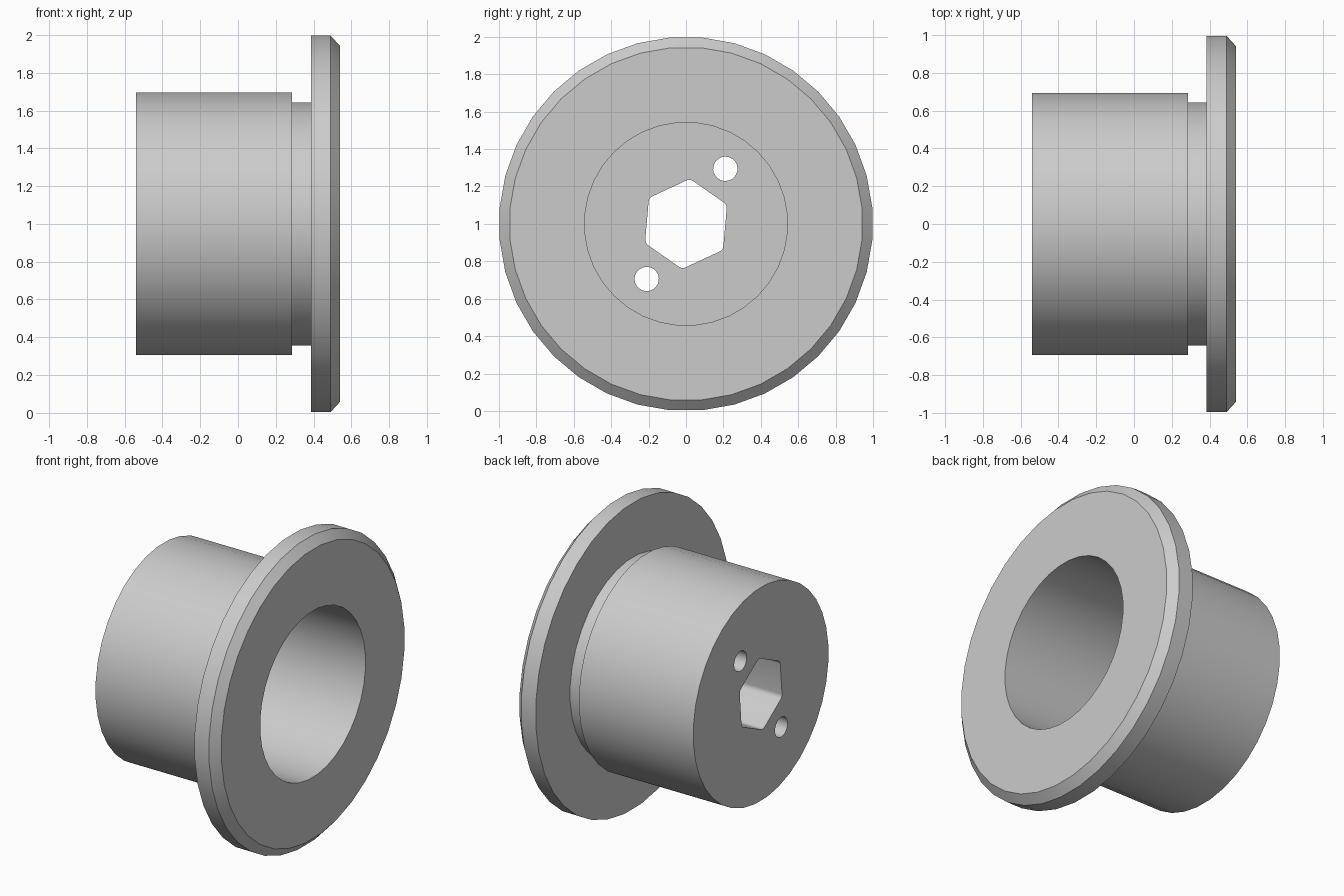
import bpy, bmesh
from math import cos, sin, radians

if "Cube" in bpy.data.objects:
    bpy.data.objects.remove(bpy.data.objects["Cube"], do_unlink=True)

SIDES = 36
TURN = 5          # rotation of the facets about the axis, degrees
AXIS_Z = 1.0

grey = bpy.data.materials.new("plain_grey")
grey.use_nodes = True
grey.diffuse_color = (0.6, 0.6, 0.6, 1)
grey.node_tree.nodes["Principled BSDF"].inputs["Base Color"].default_value = (0.6, 0.6, 0.6, 1)


def circle(radius, count=SIDES, centre=(0, 0), turn=TURN):
    """Points (y, z) of a circle around the x axis."""
    angles = [radians(turn + 360 * i / count) for i in range(count)]
    return [(centre[0] + radius * cos(a), centre[1] + radius * sin(a)) for a in angles]


def loft(name, sections):
    """Closed solid through (x, outline) sections along the x axis."""
    bm = bmesh.new()
    rings = [[bm.verts.new((x, y, AXIS_Z + z)) for y, z in pts] for x, pts in sections]
    for a, b in zip(rings, rings[1:]):
        n = len(a)
        for i in range(n):
            j = (i + 1) % n
            bm.faces.new((a[i], a[j], b[j], b[i]))
    bm.faces.new(rings[0])
    bm.faces.new(rings[-1])
    bmesh.ops.recalc_face_normals(bm, faces=bm.faces[:])
    mesh = bpy.data.meshes.new(name)
    bm.to_mesh(mesh)
    bm.free()
    mesh.materials.append(grey)
    obj = bpy.data.objects.new(name, mesh)
    bpy.context.collection.objects.link(obj)
    return obj


def cut(target, cutter):
    mod = target.modifiers.new(cutter.name, 'BOOLEAN')
    mod.operation = 'DIFFERENCE'
    mod.solver = 'EXACT'
    mod.object = cutter
    bpy.ops.object.modifier_apply(modifier=mod.name)
    bpy.data.objects.remove(cutter, do_unlink=True)


# Flanged body: barrel, neck, flange, chamfer, then the blind bore
profile = [(-0.54, 0.697), (0.285, 0.697), (0.285, 0.645), (0.385, 0.645),
           (0.385, 1.0), (0.49, 1.0), (0.54, 0.945), (0.54, 0.543), (-0.21, 0.543)]
body = loft("flanged_bushing", [(x, circle(r)) for x, r in profile])

bpy.ops.object.select_all(action='DESELECT')
body.select_set(True)
bpy.context.view_layer.objects.active = body

# Hexagonal drive hole with rounded corners
FILLET, STEPS = 0.035, 4
hexagon = []
for cy, cz in circle(0.242 - FILLET / cos(radians(30)), 6, turn=25):
    corner = len(hexagon) // (STEPS + 1)
    for s in range(STEPS + 1):
        a = radians(25 + 60 * corner - 30 + 60 * s / STEPS)
        hexagon.append((cy + FILLET * cos(a), cz + FILLET * sin(a)))
cut(body, loft("hex_cutter", [(-0.7, hexagon), (0, hexagon)]))

# Pair of round pin holes on opposite sides
for name, centre in zip(("upper_pin_cutter", "lower_pin_cutter"), circle(0.362, 2, turn=54.5)):
    hole = circle(0.065, 24, centre)
    cut(body, loft(name, [(-0.7, hole), (0, hole)]))

bpy.ops.object.shade_smooth_by_angle(angle=radians(30))
